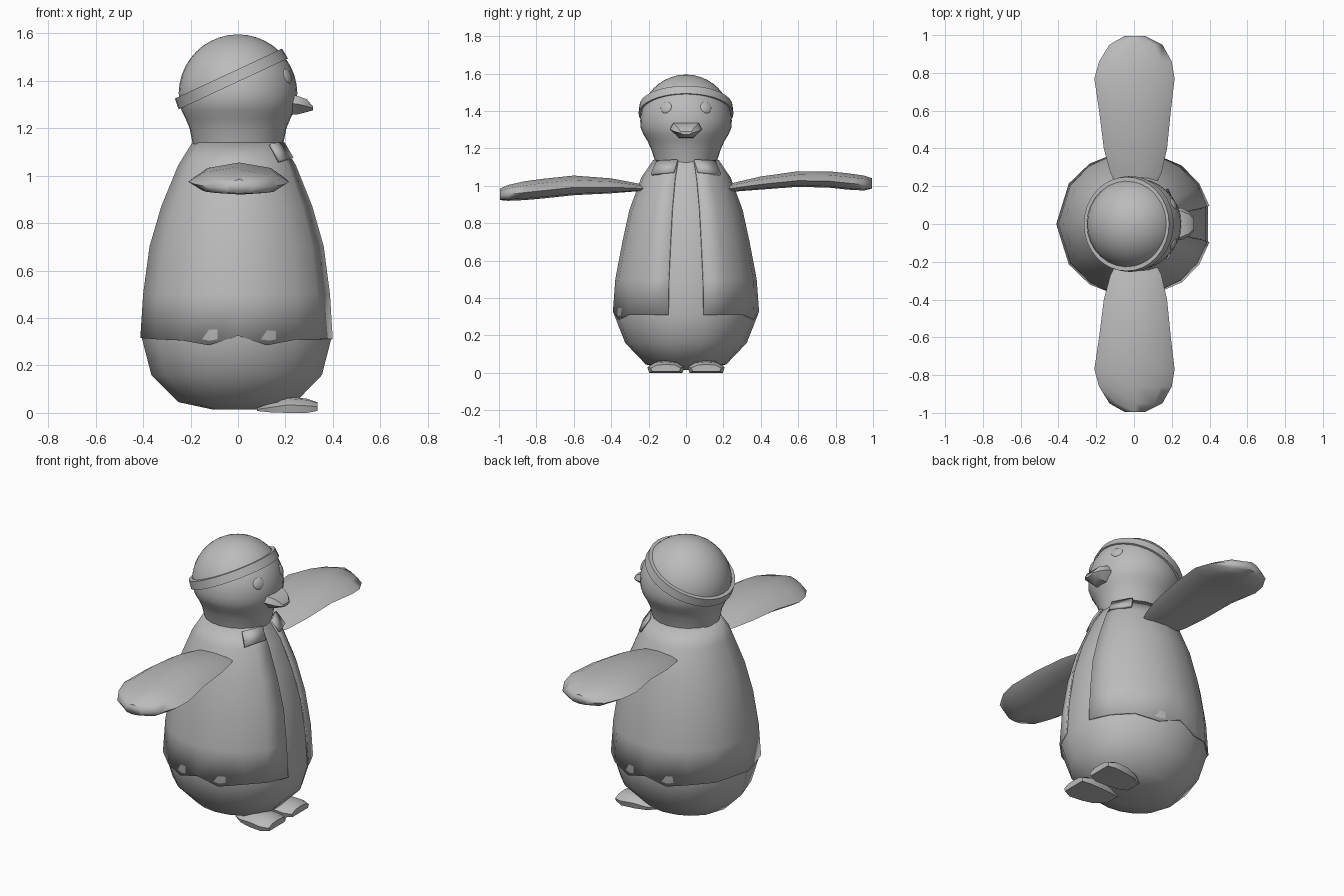
import bpy, bmesh, math
from mathutils import Matrix, Vector

if "Cube" in bpy.data.objects:
    bpy.data.objects.remove(bpy.data.objects["Cube"])

grey = bpy.data.materials.new("plain_grey")
grey.diffuse_color = (0.5, 0.5, 0.5, 1)
grey.use_nodes = True
grey.node_tree.nodes["Principled BSDF"].inputs["Base Color"].default_value = grey.diffuse_color


def make(name, verts, faces, angle=40, thickness=0, offset=0):
    """Mesh object with smooth shading and optional shell thickness."""
    me = bpy.data.meshes.new(name)
    me.from_pydata([tuple(v) for v in verts], [], faces)
    me.materials.append(grey)
    ob = bpy.data.objects.new(name, me)
    bpy.context.collection.objects.link(ob)
    if not thickness:
        bm = bmesh.new()
        bm.from_mesh(me)
        bmesh.ops.recalc_face_normals(bm, faces=bm.faces)
        bm.to_mesh(me)
        bm.free()
    bpy.ops.object.select_all(action='DESELECT')
    ob.select_set(True)
    bpy.context.view_layer.objects.active = ob
    bpy.ops.object.shade_smooth_by_angle(angle=math.radians(angle))
    if thickness:
        mod = ob.modifiers.new("thickness", 'SOLIDIFY')
        mod.thickness = thickness
        mod.offset = offset
    return ob


def loft(name, rings, closed=True, caps=True, **kw):
    """Skin a list of equal-length point rings."""
    n = len(rings[0])
    verts = [p for r in rings for p in r]
    faces = []
    for i in range(len(rings) - 1):
        for j in range(n if closed else n - 1):
            k = (j + 1) % n
            faces.append((i * n + j, i * n + k, (i + 1) * n + k, (i + 1) * n + j))
    if caps:
        faces.append(tuple(reversed(range(n))))
        faces.append(tuple(range((len(rings) - 1) * n, len(rings) * n)))
    return make(name, verts, faces, **kw)


def ellipse(z, rx, ry, angles):
    return [(rx * math.cos(a), ry * math.sin(a), z) for a in angles]


# Body: few-sided egg, profile of (z, x radius, y radius)
profile = [(0.015, 0.11, 0.10), (0.045, 0.25, 0.215), (0.16, 0.365, 0.325),
           (0.31, 0.404, 0.384), (0.5, 0.392, 0.37), (0.7, 0.365, 0.332),
           (0.87, 0.315, 0.295), (1.04, 0.245, 0.232), (1.135, 0.186, 0.168)]


def radii(z):
    for (z0, a0, b0), (z1, a1, b1) in zip(profile, profile[1:]):
        if z <= z1:
            t = (z - z0) / (z1 - z0)
            return a0 + t * (a1 - a0), b0 + t * (b1 - b0)
    return profile[-1][1:]


half = [14, 33, 52, 72, 90, 108, 125, 147]
angles = [math.radians(a) for a in half + [180] + [360 - a for a in reversed(half)]]
loft("body", [ellipse(z, a, b, angles) for z, a, b in profile])

# Vest: thin open-fronted shell with a wavy hem
hem_half = [0.31, 0.31, 0.31, 0.285, 0.325, 0.285, 0.305, 0.31]
hem = hem_half + [0.315] + hem_half[::-1]
first = []
for a, z in zip(angles, hem):
    rx, ry = radii(z)
    first.append((rx * math.cos(a), ry * math.sin(a), z))
loft("vest", [first] + [ellipse(z, a, b, angles) for z, a, b in profile[4:]],
     closed=False, caps=False, thickness=0.008, offset=1)

# Head with narrowing neck
seg = [2 * math.pi * i / 32 for i in range(32)]
rings = [(1.10, 0.18, 0.16), (1.14, 0.192, 0.168), (1.2, 0.204, 0.188), (1.24, 0.221, 0.206),
         (1.275, 0.238, 0.228)]
for i in range(12):
    t = math.radians(-8 + 97 * i / 11)
    rings.append((1.345 + 0.25 * math.sin(t), 0.25 * math.cos(t), 0.245 * math.cos(t)))
loft("head", [ellipse(z, a, b, seg) for z, a, b in rings])

# Tilted headband
tilt = Matrix.Translation((-0.03, 0, 1.408)) @ Matrix.Rotation(math.radians(-25), 4, 'Y')
band = [[tilt @ Vector((r * math.cos(a), r * math.sin(a), z)) for a in seg]
        for r, z in [(0.22, -0.024), (0.254, -0.024), (0.249, 0.024), (0.22, 0.024), (0.22, -0.024)]]
loft("headband", band, caps=False)

# Beak: blunt wedge
beak = []
for x, w, low, mid, top in [(0.2, 0.085, 1.255, 1.305, 1.342), (0.25, 0.085, 1.258, 1.302, 1.336),
                            (0.29, 0.066, 1.268, 1.292, 1.322), (0.317, 0.035, 1.275, 1.283, 1.29)]:
    beak.append([(x, -w, mid), (x, -w * 0.45, low), (x, w * 0.45, low),
                 (x, w, mid), (x, w * 0.8, top), (x, -w * 0.8, top)])
loft("beak", beak, angle=35)

# Flipper section (across, height), then (y, left x, right x) along its length
section = [(-1, 0.4), (-0.7, 0.78), (0, 1), (0.7, 0.78), (1, 0.4), (0.75, 0.08), (0, 0), (-0.75, 0.08)]
spans = [(0.2, -0.09, 0.11), (0.27, -0.125, 0.145), (0.4, -0.16, 0.175), (0.6, -0.185, 0.195),
         (0.77, -0.21, 0.215), (0.86, -0.185, 0.2), (0.95, -0.13, 0.15), (0.995, -0.05, 0.06)]
heights = {1: [(0.97, 1.0), (0.97, 1.02), (0.98, 1.05), (0.995, 1.078), (0.99, 1.077),
               (0.98, 1.068), (0.975, 1.055), (0.985, 1.04)],
           -1: [(0.97, 1.0), (0.97, 1.015), (0.96, 1.04), (0.95, 1.055), (0.932, 1.037),
                (0.924, 1.025), (0.92, 1.005), (0.924, 0.985)]}

for s, side in ((1, "left"), (-1, "right")):
    loft(side + "_flipper",
         [[((l + r) / 2 + u * (r - l) / 2, s * y, lo + h * (hi - lo)) for u, h in section]
          for (y, l, r), (lo, hi) in zip(spans, heights[s])], angle=60)

    # Foot: flat sole, domed top
    foot = []
    for x, cy, w, lo, hi in [(0.08, 0.09, 0.05, 0.008, 0.022), (0.14, 0.1, 0.08, 0.002, 0.045),
                             (0.21, 0.105, 0.093, 0, 0.068), (0.29, 0.108, 0.099, 0, 0.06),
                             (0.335, 0.108, 0.08, 0.008, 0.045)]:
        d = hi - lo
        foot.append([(x, s * (cy + u * w), lo + h * d) for u, h in
                     [(-0.9, 0), (-1, 0.5), (-0.6, 0.9), (0, 1), (0.6, 0.9), (1, 0.5), (0.9, 0)]])
    loft(side + "_foot", foot, angle=50)

    # Collar flap
    make(side + "_collar_flap",
         [(0.19, s * 0.045, 1.136), (0.137, s * 0.155, 1.133),
          (0.175, s * 0.185, 1.06), (0.228, s * 0.065, 1.072)],
         [(0, 1, 2, 3)], thickness=0.016)

    # Eye: shallow dome on the head
    bpy.ops.mesh.primitive_uv_sphere_add(segments=16, ring_count=8, radius=1)
    eye = bpy.context.object
    eye.name = side + "_eye"
    out = Vector((0.212, s * 0.108, 0.075))
    eye.rotation_euler = out.to_track_quat('Z', 'Y').to_euler()
    eye.location = Vector((0, 0, 1.345)) + out * 0.98
    eye.scale = (0.033, 0.033, 0.012)
    eye.data.materials.append(grey)
    bpy.ops.object.shade_smooth_by_angle(angle=math.radians(60))
